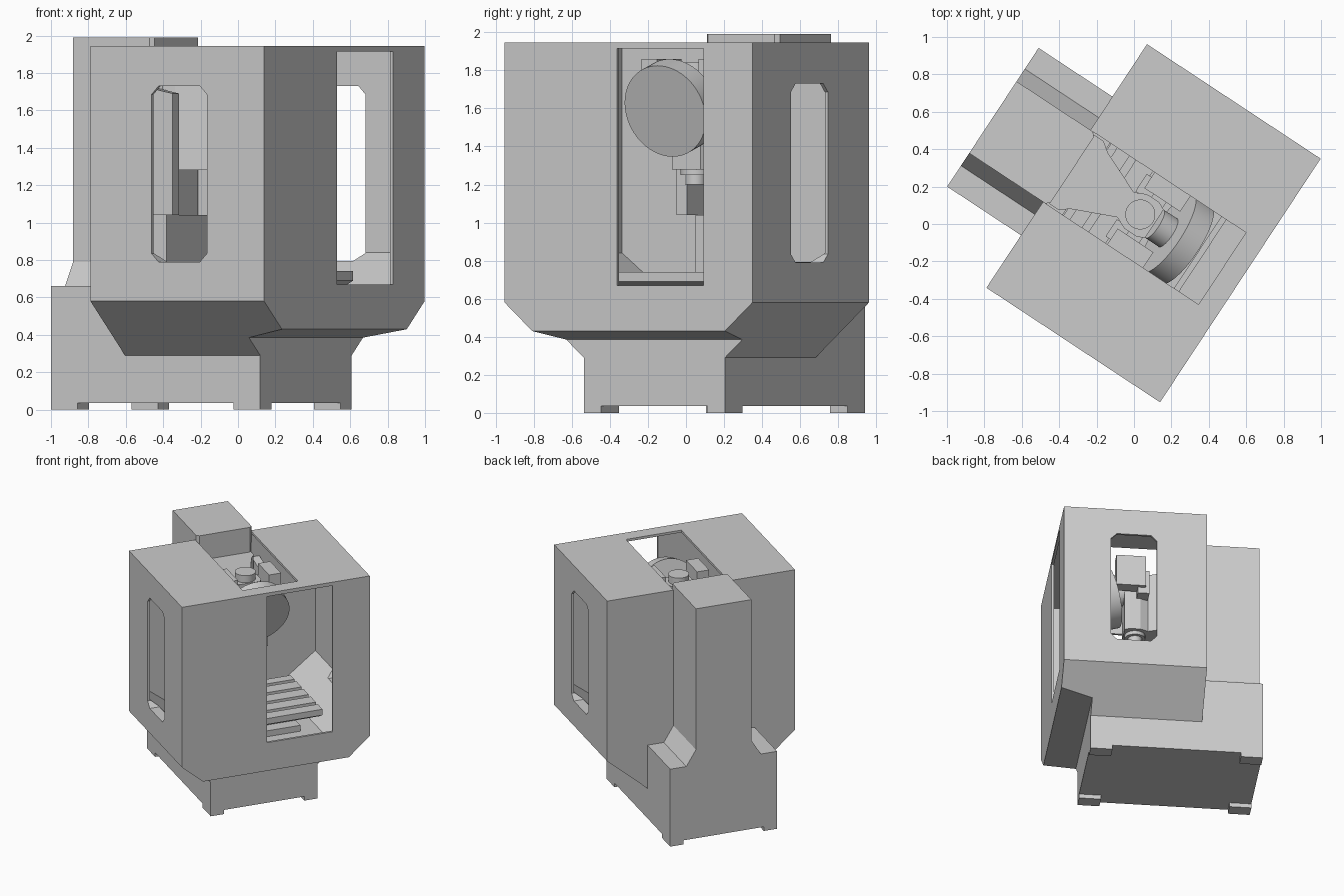
import bpy, bmesh, math
from mathutils import Matrix, Vector

if "Cube" in bpy.data.objects:
    bpy.data.objects.remove(bpy.data.objects["Cube"])

# machine frame: x = across the door, y = towards the column; turned into the world frame
PLACE = Matrix.Rotation(math.radians(56.6), 4, 'Z') @ Matrix.Translation((0.061, 0, 0))
GREY = bpy.data.materials.new("machine grey")
GREY.diffuse_color = (0.6, 0.6, 0.6, 1)
GREY.use_nodes = True
GREY.node_tree.nodes["Principled BSDF"].inputs["Base Color"].default_value = GREY.diffuse_color


def finish(name, bm):
    bmesh.ops.recalc_face_normals(bm, faces=bm.faces)
    me = bpy.data.meshes.new(name)
    bm.to_mesh(me)
    bm.free()
    me.materials.append(GREY)
    ob = bpy.data.objects.new(name, me)
    bpy.context.collection.objects.link(ob)
    ob.matrix_world = PLACE
    return ob


def prism(name, pts, axis, lo, hi):
    """Extrude a 2D outline along one axis."""
    put = {'x': lambda p, t: (t, p[0], p[1]),
           'y': lambda p, t: (p[0], t, p[1]),
           'z': lambda p, t: (p[0], p[1], t)}[axis]
    bm = bmesh.new()
    a = [bm.verts.new(put(p, lo)) for p in pts]
    b = [bm.verts.new(put(p, hi)) for p in pts]
    bm.faces.new(a)
    bm.faces.new(b[::-1])
    n = len(pts)
    for i in range(n):
        j = (i + 1) % n
        bm.faces.new((a[i], b[i], b[j], a[j]))
    return finish(name, bm)


def box(name, x, y, z):
    return prism(name, [(x[0], y[0]), (x[1], y[0]), (x[1], y[1]), (x[0], y[1])], 'z', *z)


def cylinder(name, centre, r, depth, tilt=0.0, sides=48):
    bm = bmesh.new()
    m = Matrix.Translation(Vector(centre)) @ Matrix.Rotation(tilt, 4, 'X')
    bmesh.ops.create_cone(bm, cap_ends=True, segments=sides, radius1=r, radius2=r, depth=depth, matrix=m)
    for f in bm.faces:
        f.smooth = len(f.verts) == 4
    for e in bm.edges:
        e.smooth = all(len(f.verts) == 4 for f in e.link_faces)
    return finish(name, bm)


def mirrored(half):
    """Right half outline -> closed symmetric outline."""
    return half + [(-x, y) for x, y in reversed(half)]


def cut(ob, cutters):
    for c in cutters:
        m = ob.modifiers.new("cut", 'BOOLEAN')
        m.operation = 'DIFFERENCE'
        m.solver = 'EXACT'
        m.object = c
    bpy.context.view_layer.update()
    dg = bpy.context.evaluated_depsgraph_get()
    me = bpy.data.meshes.new_from_object(ob.evaluated_get(dg))
    ob.modifiers.clear()
    ob.data = me
    for c in cutters:
        bpy.data.objects.remove(c)


# enclosure: hollow shell with tapered underside, door, windows and roof slot
shell = prism("enclosure", mirrored([(0.444, 0.29), (0.78, 0.58), (0.78, 1.945)]), 'y', -0.641, 0.471)
yl, yh, zl, zh, c = -0.275, 0.08, 0.79, 1.73, 0.045
window = [(yl + c, zl), (yh - c, zl), (yh, zl + c), (yh, zh - c),
          (yh - c, zh), (yl + c, zh), (yl, zh - c), (yl, zl + c)]
cut(shell, [
    prism("cut_under", [(-0.9, 0.2), (-0.395, 0.2), (-0.395, 0.385), (-0.641, 0.43), (-0.9, 0.477)], 'x', -1, 1),
    prism("cut_inside", mirrored([(0.45, 0.60), (0.76, 0.84), (0.76, 1.925)]), 'y', -0.621, 0.451),
    box("cut_door", (-0.073, 0.472), (-0.75, -0.55), (0.67, 1.915)),
    box("cut_roof", (-0.23, 0.23), (-0.525, 0.46), (1.85, 2.1)),
    prism("cut_window_left", window, 'x', -0.9, -0.70),
    prism("cut_window_right", window, 'x', 0.70, 0.9),
])

# base, corner feet, rear pedestal and column
box("base", (-0.444, 0.444), (-0.395, 0.944), (0.035, 0.29))
for sx in (-1, 1):
    for i, (y0, y1) in enumerate(((-0.395, -0.225), (0.774, 0.944))):
        xs = sorted((sx * 0.334, sx * 0.444))
        box(f"foot_{'left' if sx < 0 else 'right'}_{i}", xs, (y0, y1), (0, 0.035))
prism("rear_pedestal", mirrored([(0.444, 0.29), (0.444, 0.66), (0.31, 0.66), (0.23, 0.79), (0.23, 0.9)]),
      'y', 0.455, 0.944)
prism("column", mirrored([(0.21, 0.435), (0.23, 0.455), (0.23, 0.944)]), 'z', 0.85, 1.99)
box("column_foot", (-0.23, 0.23), (0.345, 0.46), (0.59, 1.04))

# column guide rails
for sx in (-1, 1):
    xs = sorted((sx * 0.23, sx * 0.295))
    prism(f"guide_rail_{'left' if sx < 0 else 'right'}",
          [(0.265, 1.04), (0.46, 1.04), (0.46, 1.73), (0.265, 1.69)], 'x', *xs)

# spindle head tapering forward, with cap and nose
prism("spindle_head", mirrored([(0.09, -0.09), (0.11, -0.05), (0.11, 0.03), (0.08, 0.094),
                                (0.18, 0.326), (0.22, 0.38), (0.22, 0.44)]), 'z', 1.28, 1.78)
cylinder("spindle_cap", (0, 0, 1.805), 0.08, 0.07)
cylinder("spindle_collar", (0, 0, 1.30), 0.08, 0.10)
cylinder("spindle_nose", (0, 0, 1.225), 0.055, 0.05)

# tool changer: side arms, cross plate and tilted drum
for sx in (-1, 1):
    xs = sorted((sx * 0.13, sx * 0.23))
    box(f"changer_arm_{'left' if sx < 0 else 'right'}", xs, (-0.17, 0.06), (1.60, 1.86))
    box(f"arm_bracket_{'left' if sx < 0 else 'right'}", sorted((sx * 0.09, sx * 0.2)), (0.0, 0.09), (1.55, 1.75))
tilt = math.radians(17)
axis = Vector((0, math.cos(tilt), math.sin(tilt)))
front = Vector((0, -0.292, 1.585))
cylinder("tool_drum", front + axis * 0.06, 0.25, 0.12, tilt - math.pi / 2, 64)
cylinder("drum_hub", front + axis * 0.16, 0.09, 0.10, tilt - math.pi / 2)

# work table with slots, on its saddle
box("saddle", (-0.3, 0.3), (-0.40, 0.34), (0.59, 0.65))
slots = [(-0.37, 0.69), (-0.30, 0.65), (0.25, 0.65), (0.30, 0.69), (0.30, 0.74)]
for i in range(4):
    y = 0.20 - i * 0.15
    slots += [(y + 0.02, 0.74), (y + 0.02, 0.715), (y - 0.02, 0.715), (y - 0.02, 0.74)]
slots += [(-0.37, 0.74)]
prism("work_table", slots, 'x', -0.495, 0.495)
